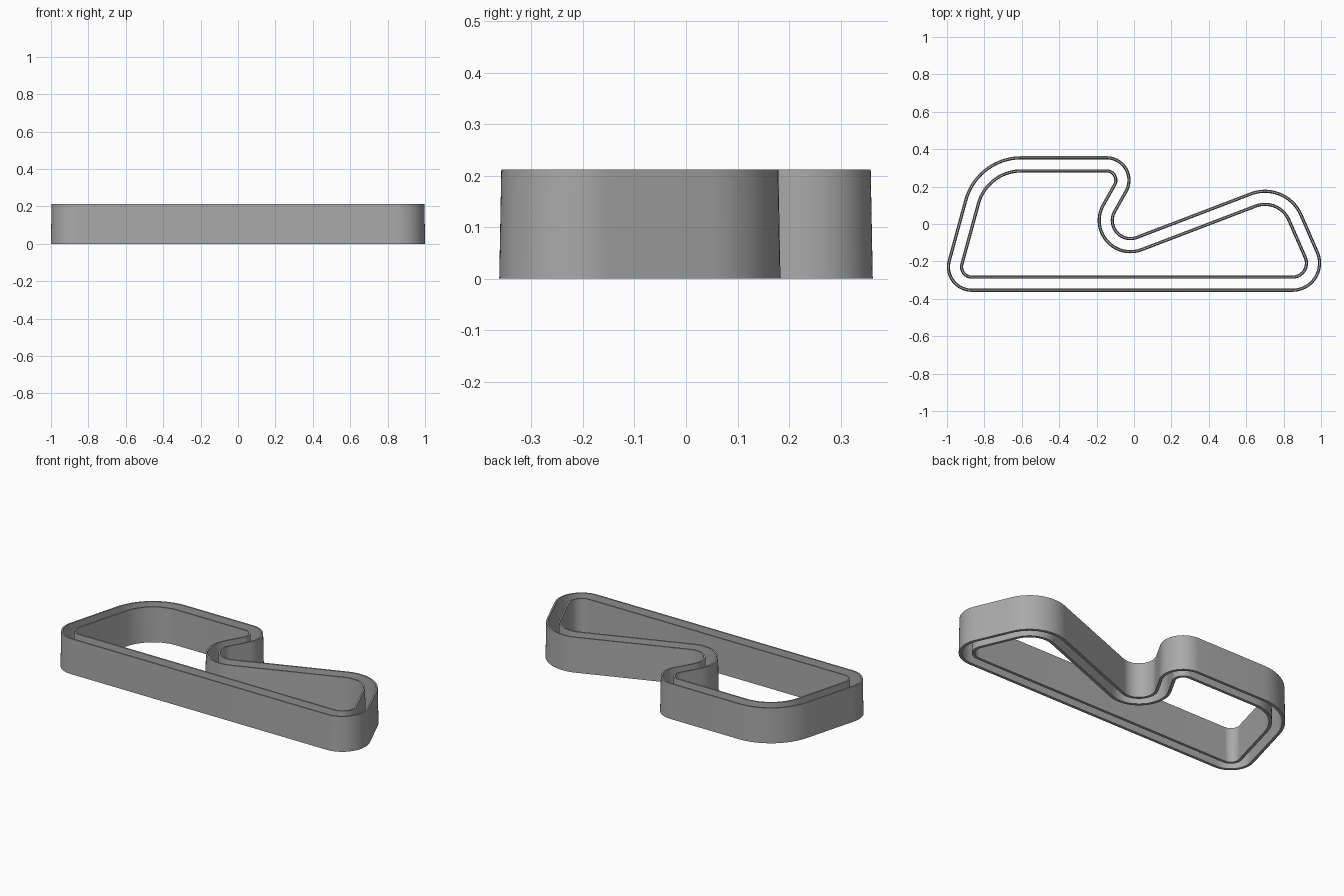
import bpy
import bmesh
from math import acos, atan2, cos, sin, pi
from mathutils import Vector

cube = bpy.data.objects.get("Cube")
if cube:
    bpy.data.objects.remove(cube, do_unlink=True)

HEIGHT = 0.212
LANE = 0.07          # distance between the two walls
FOOT, RIM = 0.0085, 0.0045   # half thickness at the bottom and the top
STEP = pi / 40

# Corner circles, counterclockwise: x, y, radius (negative where the bend is concave)
BENDS = [
    (-0.867, -0.229, 0.125),
    (0.847, -0.209, 0.145),
    (0.70, -0.035, 0.21),
    (-0.019, 0.019, -0.097),
    (-0.147, 0.234, 0.12),
    (-0.603, 0.047, 0.307),
]

grey = bpy.data.materials.new("mid grey")
grey.use_nodes = True
grey.diffuse_color = (0.4, 0.4, 0.4, 1)
grey.node_tree.nodes["Principled BSDF"].inputs["Base Color"].default_value = (0.4, 0.4, 0.4, 1)


def tangent_angle(a, b):
    """Direction of the outward normal on the straight joining two bends."""
    d = Vector((b[0] - a[0], b[1] - a[1]))
    return atan2(d.y, d.x) - acos((a[2] - b[2]) / d.length)


def circuit(offset):
    """Closed path of arcs and straights, moved outward by offset."""
    points = []
    for i, bend in enumerate(BENDS):
        start = tangent_angle(BENDS[i - 1], bend)
        end = tangent_angle(bend, BENDS[(i + 1) % len(BENDS)])
        turn = (end - start + pi) % (2 * pi) - pi
        count = max(4, round(abs(turn) / STEP))
        radius = bend[2] + offset
        for k in range(count + 1):
            angle = start + turn * k / count
            points.append((bend[0] + radius * cos(angle), bend[1] + radius * sin(angle)))
    return points


def build_wall(name, offset):
    """Thin wall following the circuit, tapering towards its rim."""
    bm = bmesh.new()
    section = [(FOOT, 0), (RIM, HEIGHT), (-RIM, HEIGHT), (-FOOT, 0)]
    loops = [[bm.verts.new((x, y, z)) for x, y in circuit(offset + side)]
             for side, z in section]
    for j, lower in enumerate(loops):
        upper = loops[(j + 1) % len(loops)]
        for i in range(len(lower)):
            k = (i + 1) % len(lower)
            bm.faces.new((lower[i], lower[k], upper[k], upper[i]))
    bmesh.ops.recalc_face_normals(bm, faces=bm.faces)
    mesh = bpy.data.meshes.new(name)
    bm.to_mesh(mesh)
    bm.free()
    mesh.materials.append(grey)
    wall = bpy.data.objects.new(name, mesh)
    bpy.context.collection.objects.link(wall)
    bpy.ops.object.select_all(action='DESELECT')
    wall.select_set(True)
    bpy.context.view_layer.objects.active = wall
    bpy.ops.object.shade_smooth_by_angle(angle=pi / 6)


build_wall("outer_wall", 0)
build_wall("inner_wall", -LANE)
